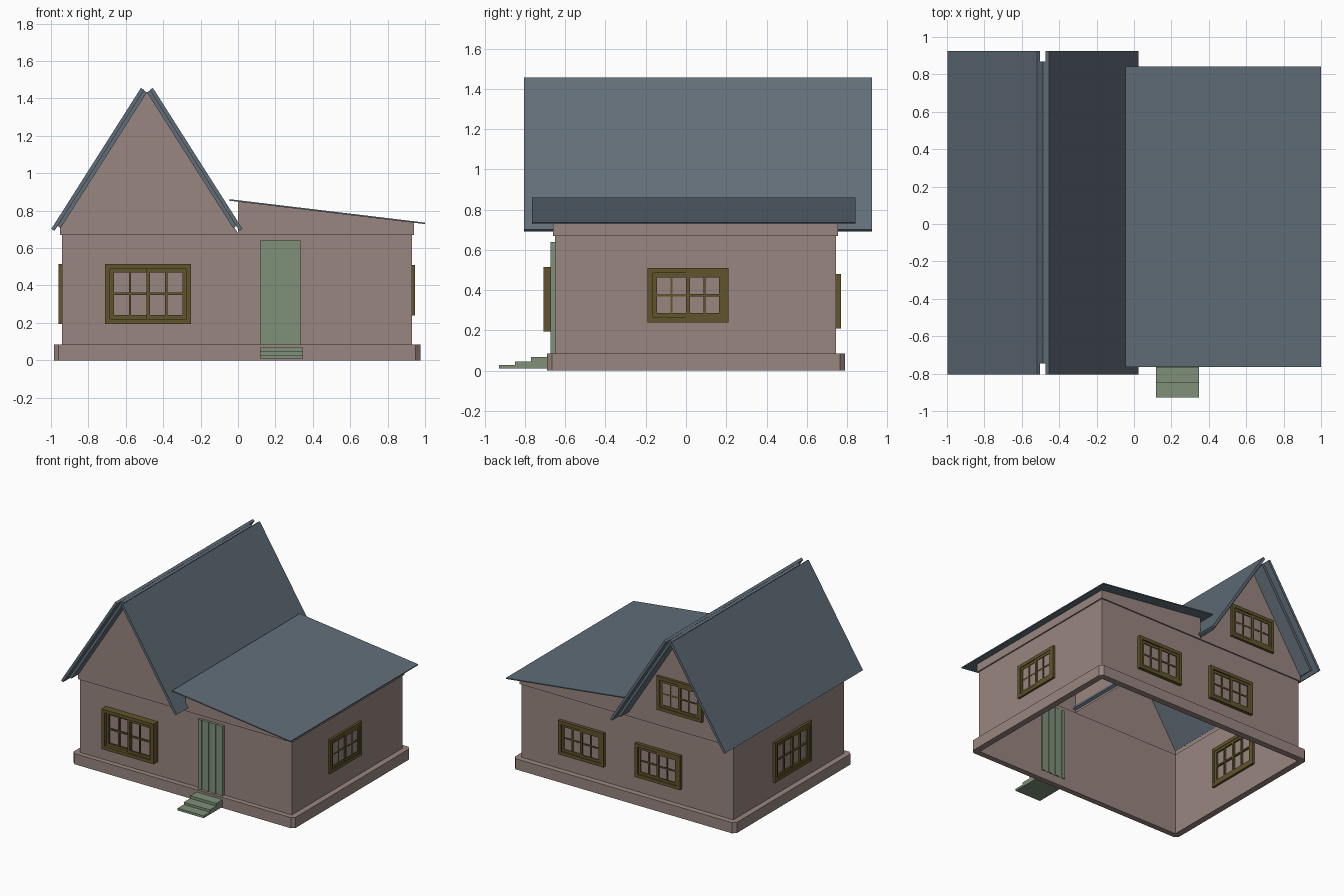
import bpy, bmesh, math
from mathutils import Matrix, Vector

if "Cube" in bpy.data.objects:
    bpy.data.objects.remove(bpy.data.objects["Cube"])


def material(name, col):
    m = bpy.data.materials.new(name)
    m.diffuse_color = (*col, 1)
    m.use_nodes = True
    m.node_tree.nodes["Principled BSDF"].inputs["Base Color"].default_value = m.diffuse_color
    return m


WALL = material("wall_plaster", (0.32, 0.24, 0.215))
ROOF = material("roof_slate", (0.12, 0.155, 0.19))
FRAME = material("window_wood", (0.12, 0.09, 0.025))
GREEN = material("door_paint", (0.21, 0.28, 0.19))


def finish(name, bm, mat, recalc=True):
    if recalc:
        bmesh.ops.recalc_face_normals(bm, faces=bm.faces)
    me = bpy.data.meshes.new(name)
    bm.to_mesh(me)
    bm.free()
    me.materials.append(mat)
    ob = bpy.data.objects.new(name, me)
    bpy.context.collection.objects.link(ob)
    return ob


def add_box(bm, x0, x1, y0, y1, z0, z1):
    mat = (Matrix.Translation(((x0 + x1) / 2, (y0 + y1) / 2, (z0 + z1) / 2))
           @ Matrix.Diagonal((x1 - x0, y1 - y0, z1 - z0, 1)))
    bmesh.ops.create_cube(bm, size=1, matrix=mat)


def prism(name, pts, a, b, mat, axis="y"):
    """Extrude an (x, z) profile along y, or a (y, z) profile along x."""
    bm = bmesh.new()
    place = (lambda p, t: (p[0], t, p[1])) if axis == "y" else (lambda p, t: (t, p[0], p[1]))
    lo = [bm.verts.new(place(p, a)) for p in pts]
    hi = [bm.verts.new(place(p, b)) for p in pts]
    bm.faces.new(lo)
    bm.faces.new(hi)
    n = len(pts)
    for i in range(n):
        j = (i + 1) % n
        bm.faces.new((lo[i], lo[j], hi[j], hi[i]))
    return finish(name, bm, mat)


def loft(name, loops, mat):
    bm = bmesh.new()
    rings = [[bm.verts.new(p) for p in l] for l in loops]
    for r, s in zip(rings, rings[1:]):
        for i in range(len(r)):
            j = (i + 1) % len(r)
            bm.faces.new((r[i], r[j], s[j], s[i]))
    return finish(name, bm, mat)


def rect(x0, x1, y0, y1, z, c=0.0):
    """Rectangle loop with eight points, corners cut by c."""
    return [(x0 + c, y0, z), (x1 - c, y0, z), (x1, y0 + c, z), (x1, y1 - c, z),
            (x1 - c, y1, z), (x0 + c, y1, z), (x0, y1 - c, z), (x0, y0 + c, z)]


# Plinth with cut corners
loft("plinth", [rect(-.935, .925, -.645, .74, 0, .001), rect(-.985, .975, -.69, .79, 0, .025),
                rect(-.985, .975, -.69, .79, .085, .025), rect(-.94, .93, -.65, .745, .085, .001)], WALL)

# Hollow walls, open below
X0, X1, Y0, Y1 = -.94, .93, -.65, .745
bm = bmesh.new()
loops = [[bm.verts.new(p) for p in ((X0 - e, Y0 - e, z), (X1 + e, Y0 - e, z),
                                    (X1 + e, Y1 + e, z), (X0 - e, Y1 + e, z))]
         for z, e in ((0, 0), (.67, 0), (.67, .011))]
for r, s in zip(loops, loops[1:]):
    for i in range(4):
        j = (i + 1) % 4
        bm.faces.new((r[i], r[j], s[j], s[i]))
finish("walls", bm, WALL, recalc=False)

# Upper gable walls with low side strips, open under the roofs
profile = [(-.951, .67), (.941, .67), (.941, .738), (0, .85), (0, .68), (-.487, 1.435), (-.951, .712)]
bm = bmesh.new()
front = [bm.verts.new((x, Y0 - .011, z)) for x, z in profile]
back = [bm.verts.new((x, Y1 + .011, z)) for x, z in profile]
bm.faces.new(front)
bm.faces.new(back[::-1])
for i in (1, 3, 6):
    j = (i + 1) % 7
    bm.faces.new((front[j], front[i], back[i], back[j]))
bmesh.ops.recalc_face_normals(bm, faces=bm.faces)
finish("gable_walls", bm, WALL)

# Steep roof: outer and inner slab on each side of the ridge
RIDGE = -.487
slope = Vector((.48, .755)).normalized()
into = Vector((slope.y, -slope.x))
top = Vector((-.519, 1.456))


def slab(along0, along1, depth0, depth1, flip):
    pts = [top - slope * a + into * d for a, d in
           ((along0, depth0), (along1, depth0), (along1, depth1), (along0, depth1))]
    return [(2 * RIDGE - p.x if flip else p.x, p.y) for p in pts]


for side, flip in (("left", False), ("right", True)):
    prism("roof_outer_" + side, slab(0, .893, 0, .02, flip), -.805, .925, ROOF)
    prism("roof_inner_" + side, slab(.003, .862, .02, .04, flip), -.745, .87, ROOF)

# Low lean-to roof
prism("lean_to_roof", [(-.045, .861), (1.0, .736), (.999, .728), (-.046, .853)], -.765, .843, ROOF)


# Sliding windows: outer frame, two sashes, cross bars
def window(name, loc, angle, w, h, out, inside):
    bm = bmesh.new()

    def frame(u0, u1, v0, v1, t, y0, y1):
        add_box(bm, u0, u0 + t, y0, y1, v0, v1)
        add_box(bm, u1 - t, u1, y0, y1, v0, v1)
        add_box(bm, u0 + t, u1 - t, y0, y1, v0, v0 + t)
        add_box(bm, u0 + t, u1 - t, y0, y1, v1 - t, v1)

    a, b = w / 2, h / 2
    frame(-a, a, -b, b, .026, -out, inside)
    for u0, u1, y0 in ((-a + .026, .01, -out * .55), (-.01, a - .026, -out * .8)):
        y1 = y0 + out * .25 if inside < .01 else inside - .004
        frame(u0, u1, -b + .026, b - .026, .02, y0, y1)
        c = (u0 + u1) / 2
        add_box(bm, c - .006, c + .006, y0 + .002, y1, -b + .046, b - .046)
        add_box(bm, u0 + .02, u1 - .02, y0 + .003, y1, -.006, .006)
    ob = finish(name, bm, FRAME)
    ob.location = loc
    ob.rotation_euler.z = math.radians(angle)


window("front_window", (-.48, Y0, .355), 0, .46, .32, .057, -.002)
window("left_window", (X0, .015, .355), -90, .46, .32, .02, .018)
window("right_window", (X1, .01, .375), 90, .40, .27, .017, .002)
window("back_window_a", (.39, Y1, .345), 180, .40, .27, .026, .002)
window("back_window_b", (-.285, Y1, .345), 180, .40, .27, .026, .002)
window("gable_window", (RIDGE + .005, Y1 + .011, .935), 180, .40, .27, .02, .002)

# Plank door, seen from both sides of the wall
bm = bmesh.new()
n = 7
for i in range(n):
    d = .006 * (i % 2)
    x = .117 + i * .217 / n
    add_box(bm, x, x + .217 / n, -.672 + d, -.642 - d, .07, .64)
finish("door", bm, GREEN)

# Entrance steps
prism("steps", [(-.928, .01), (-.928, .028), (-.85, .028), (-.85, .046), (-.77, .046),
                (-.77, .067), (-.69, .067), (-.69, .01)], .117, .347, GREEN, axis="x")
